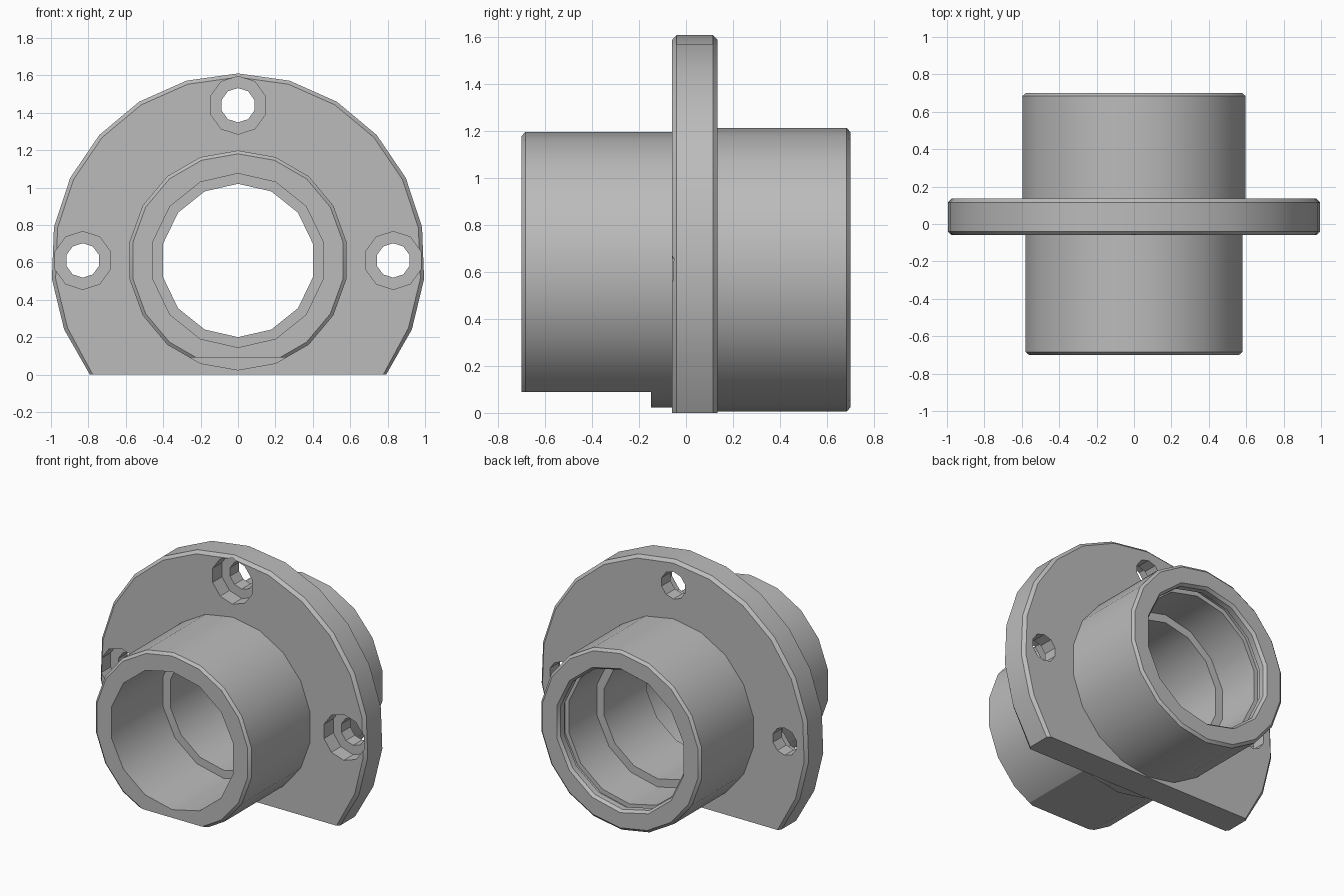
import bpy, bmesh, math

AXIS_Z = 0.61

cube = bpy.data.objects.get("Cube")
if cube:
    bpy.data.objects.remove(cube, do_unlink=True)

metal = bpy.data.materials.new("plain grey metal")
metal.use_nodes = True
GREY = (0.5, 0.5, 0.5, 1)
metal.diffuse_color = GREY
metal.node_tree.nodes["Principled BSDF"].inputs["Base Color"].default_value = GREY


def make_object(name, bm):
    bmesh.ops.recalc_face_normals(bm, faces=bm.faces)
    mesh = bpy.data.meshes.new(name)
    bm.to_mesh(mesh)
    bm.free()
    mesh.materials.append(metal)
    obj = bpy.data.objects.new(name, mesh)
    bpy.context.collection.objects.link(obj)
    return obj


def loft(name, rings):
    """Skin a stack of equal rings and cap both ends."""
    bm = bmesh.new()
    loops = [[bm.verts.new(p) for p in ring] for ring in rings]
    n = len(loops[0])
    for a, b in zip(loops, loops[1:]):
        for i in range(n):
            j = (i + 1) % n
            bm.faces.new((a[i], a[j], b[j], b[i]))
    bm.faces.new(loops[0])
    bm.faces.new(loops[-1])
    return make_object(name, bm)


def lathe(name, profile, sides, x=0, z=AXIS_Z):
    """Turn a (y, radius) profile about an axis along y."""
    angles = [math.tau * i / sides for i in range(sides)]
    return loft(name, [[(x + r * math.sin(a), y, z + r * math.cos(a)) for a in angles]
                       for y, r in profile])


def block(name, low, high):
    (x0, y0, z0), (x1, y1, z1) = low, high
    return loft(name, [[(x0, y, z0), (x1, y, z0), (x1, y, z1), (x0, y, z1)] for y in (y0, y1)])


def combine(target, tool, operation):
    """Apply a boolean and discard the tool."""
    tool.hide_render = True
    mod = target.modifiers.new(operation, 'BOOLEAN')
    mod.operation = operation
    mod.solver = 'EXACT'
    mod.object = tool
    bpy.context.view_layer.objects.active = target
    bpy.ops.object.modifier_apply(modifier=mod.name)
    bpy.data.objects.remove(tool, do_unlink=True)


# Flange: round plate with a flat bottom and chamfered rims
half = math.pi - math.acos(AXIS_Z)
arc = [half * i / 8 for i in range(-8, 9)]
rings = []
for y, r in ((-0.06, 0.98), (-0.04, 1), (0.115, 1), (0.135, 0.98)):
    rings.append([(r * math.sin(a), y, max(0, AXIS_Z + r * math.cos(a))) for a in arc])
    for end in (0, -1):
        px, py, pz = rings[-1][end]
        rings[-1][end] = (px, py, 0)
body = loft("flanged_housing", rings)

# Front hub, flattened underneath ahead of a short full collar
front = lathe("front_hub", [(-0.7, 0.57), (-0.685, 0.588), (0.03, 0.588)], 18)
combine(front, block("hub_flat", (-1, -1, -0.5), (1, -0.15, 0.09)), 'DIFFERENCE')
combine(body, front, 'UNION')

# Rear hub
rear = lathe("rear_hub", [(0.03, 0.605), (0.685, 0.605), (0.7, 0.587)], 18)
combine(body, rear, 'UNION')

# Stepped bore with a retaining groove near the rear mouth
bore = lathe("bore", [(-0.8, 0.465), (-0.15, 0.465), (-0.15, 0.41), (0.3, 0.41),
                      (0.3, 0.465), (0.6, 0.465), (0.6, 0.495), (0.64, 0.495),
                      (0.64, 0.47), (0.68, 0.47), (0.7, 0.485), (0.8, 0.485)], 14)
combine(body, bore, 'DIFFERENCE')

# Counterbored screw holes
for x, z in ((0, 1.44), (0.83, AXIS_Z), (-0.83, AXIS_Z)):
    hole = lathe("screw_hole", [(-0.2, 0.155), (0.04, 0.155), (0.04, 0.092), (0.3, 0.092)],
                 10, x, z)
    combine(body, hole, 'DIFFERENCE')

bpy.ops.object.select_all(action='DESELECT')
body.select_set(True)
bpy.context.view_layer.objects.active = body
bpy.ops.object.shade_smooth_by_angle(angle=math.radians(28))
